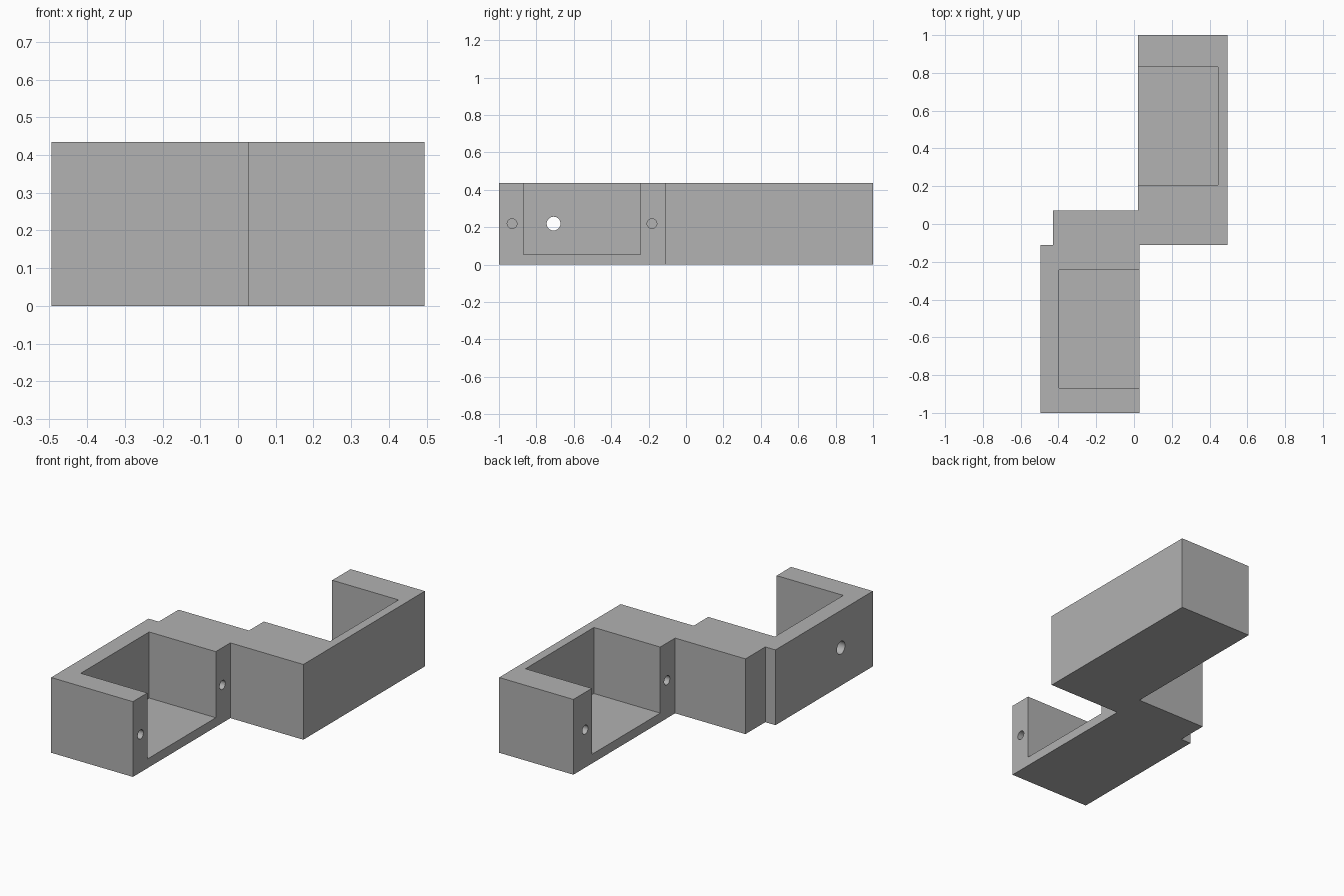
import bpy
import bmesh
from math import pi, radians
from mathutils import Matrix, Vector

cube = bpy.data.objects.get("Cube")
if cube:
    bpy.data.objects.remove(cube, do_unlink=True)

HEIGHT = 0.435
FLOOR = 0.053
HOLE_Z = 0.219
OVER = 0.05  # how far cutters overshoot open sides

grey = bpy.data.materials.new("plain grey")
grey.use_nodes = True
grey.diffuse_color = (0.445, 0.445, 0.445, 1)
grey.node_tree.nodes["Principled BSDF"].inputs["Base Color"].default_value = grey.diffuse_color


def add_object(name, bm):
    mesh = bpy.data.meshes.new(name)
    bmesh.ops.recalc_face_normals(bm, faces=bm.faces)
    bm.to_mesh(mesh)
    bm.free()
    mesh.materials.append(grey)
    obj = bpy.data.objects.new(name, mesh)
    bpy.context.collection.objects.link(obj)
    return obj


def prism(name, outline, height):
    bm = bmesh.new()
    face = bm.faces.new([bm.verts.new((x, y, 0)) for x, y in outline])
    top = bmesh.ops.extrude_face_region(bm, geom=[face])["geom"]
    verts = [v for v in top if isinstance(v, bmesh.types.BMVert)]
    bmesh.ops.translate(bm, verts=verts, vec=(0, 0, height))
    return add_object(name, bm)


def box(name, low, high):
    low, high = Vector(low), Vector(high)
    bm = bmesh.new()
    bmesh.ops.create_cube(bm, size=1, matrix=Matrix.Translation((low + high) / 2)
                          @ Matrix.Diagonal((*(high - low), 1)))
    return add_object(name, bm)


def bore(name, x0, x1, y, radius):
    bm = bmesh.new()
    place = Matrix.Translation(((x0 + x1) / 2, y, HOLE_Z)) @ Matrix.Rotation(pi / 2, 4, "Y")
    bmesh.ops.create_cone(bm, cap_ends=True, segments=32, radius1=radius,
                          radius2=radius, depth=abs(x1 - x0), matrix=place)
    return add_object(name, bm)


# Stepped bracket body
body = prism("bracket_body", [
    (-0.495, -1), (0.028, -1), (0.028, -0.11), (0.495, -0.11), (0.495, 1),
    (0.02, 1), (0.02, 0.071), (-0.43, 0.071), (-0.43, -0.11), (-0.495, -0.11)], HEIGHT)

# Two open pockets, facing opposite sides
cutters = [
    box("front_pocket", (-0.398, -0.868, FLOOR), (0.028 + OVER, -0.243, HEIGHT + OVER)),
    box("rear_pocket", (0.02 - OVER, 0.207, FLOOR), (0.444, 0.832, HEIGHT + OVER)),
]

# Blind screw holes on either side of each pocket
for label, mouth, side, middle in (("front", 0.028, 1, -0.556), ("rear", 0.02, -1, 0.519)):
    for offset in (-0.374, 0.374):
        cutters.append(bore(label + "_screw_hole", mouth + side * OVER,
                            mouth - side * 0.25, middle + offset, 0.026))

# Cable hole through the wall behind the front pocket
cutters.append(bore("cable_hole", -0.55, -0.35, -0.708, 0.037))

bpy.context.view_layer.objects.active = body
for cutter in cutters:
    cutter.hide_render = True
    cut = body.modifiers.new(cutter.name, "BOOLEAN")
    cut.operation = "DIFFERENCE"
    cut.solver = "EXACT"
    cut.object = cutter
    bpy.ops.object.modifier_apply(modifier=cut.name)
    bpy.data.objects.remove(cutter, do_unlink=True)

# Smooth bores, crisp edges
bpy.ops.object.select_all(action="DESELECT")
body.select_set(True)
bpy.ops.object.shade_smooth_by_angle(angle=radians(30))
